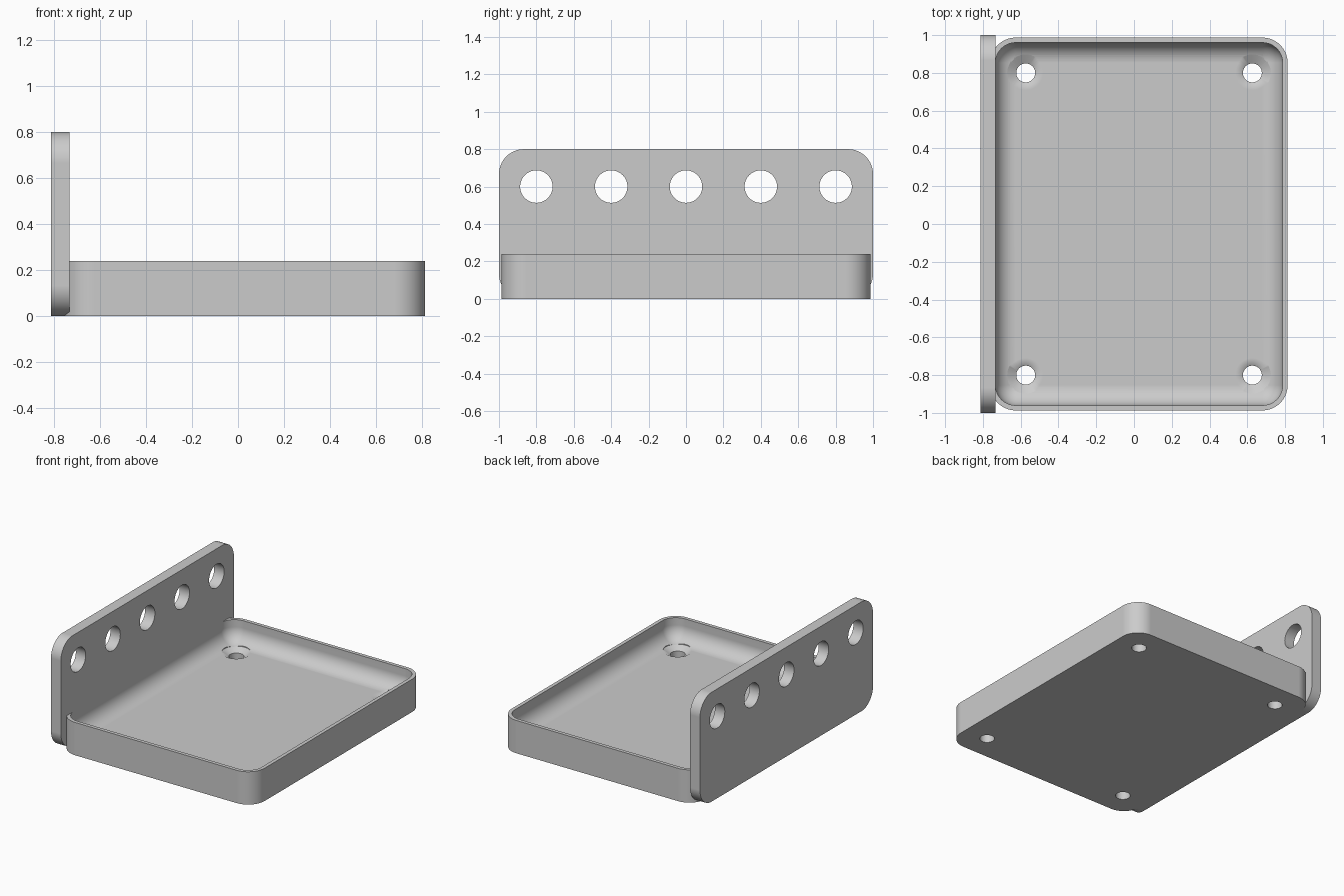
import bpy, bmesh
from math import sin, cos, pi

cube = bpy.data.objects.get("Cube")
if cube:
    bpy.data.objects.remove(cube)

grey = bpy.data.materials.new("mid_grey")
grey.use_nodes = True
grey.diffuse_color = (0.6, 0.6, 0.6, 1)
grey.node_tree.nodes["Principled BSDF"].inputs["Base Color"].default_value = grey.diffuse_color

ARC = 16      # segments per quarter round
U = 2 / 75    # design unit: the plate is 75 units long


def rounded_rect(hx, hy, r):
    """Outline of a rounded rectangle with half sizes hx, hy."""
    pts = []
    for q, (sx, sy) in enumerate([(1, 1), (-1, 1), (-1, -1), (1, -1)]):
        for i in range(ARC + 1):
            a = (q + i / ARC) * pi / 2
            pts.append((sx * (hx - r) + r * cos(a), sy * (hy - r) + r * sin(a)))
    return pts


def loft(name, loops):
    """Skin a stack of equal-length loops and cap both ends."""
    bm = bmesh.new()
    rings = [[bm.verts.new(p) for p in loop] for loop in loops]
    n = len(rings[0])
    for a, b in zip(rings, rings[1:]):
        for i in range(n):
            j = (i + 1) % n
            bm.faces.new((a[i], a[j], b[j], b[i]))
    bm.faces.new(rings[0][::-1])
    bm.faces.new(rings[-1])
    bmesh.ops.remove_doubles(bm, verts=bm.verts, dist=1e-5)
    bmesh.ops.recalc_face_normals(bm, faces=bm.faces)
    me = bpy.data.meshes.new(name)
    bm.to_mesh(me)
    bm.free()
    me.materials.append(grey)
    ob = bpy.data.objects.new(name, me)
    bpy.context.collection.objects.link(ob)
    return ob


def circle(r, z, cx, cy, n=64):
    return [(cx + r * cos(2 * pi * i / n), cy + r * sin(2 * pi * i / n), z) for i in range(n)]


def activate(ob):
    bpy.ops.object.select_all(action='DESELECT')
    ob.select_set(True)
    bpy.context.view_layer.objects.active = ob


def cut(ob, cutters):
    """Subtract the cutters, then delete them."""
    activate(ob)
    for c in cutters:
        c.hide_render = True
        m = ob.modifiers.new("hole", 'BOOLEAN')
        m.operation, m.solver, m.object = 'DIFFERENCE', 'EXACT', c
        bpy.ops.object.modifier_apply(modifier=m.name)
        bpy.data.objects.remove(c)


def finish(ob):
    activate(ob)
    bpy.ops.object.shade_smooth_by_angle(angle=pi / 6)
    m = ob.modifiers.new("clean_normals", 'WEIGHTED_NORMAL')
    m.keep_sharp = True


# Tray: outer wall, thin rim, inner wall, filleted floor
CX, HX, HY, TOP = U, 29.5 * U, 37 * U, 9 * U
WALL, FLOOR, CORNER, FILLET = U, 3 * U, 5 * U, 4 * U


def tray_loop(inset, z):
    return [(x + CX, y, z) for x, y in
            rounded_rect(HX - inset, HY - inset, max(CORNER - inset, 0))]


loops = [tray_loop(0, 0), tray_loop(0, TOP), tray_loop(WALL, TOP)]
for i in range(ARC + 1):
    a = i / ARC * pi / 2
    loops.append(tray_loop(WALL + FILLET * (1 - cos(a)), FLOOR + FILLET * (1 - sin(a))))
tray = loft("tray", loops)

# Screw holes with shallow countersinks in the tray corners
cutters = []
for sx in (-1, 1):
    for sy in (-1, 1):
        x, y = CX + sx * 0.6, sy * 0.8
        cutters.append(loft("screw_cutter", [
            circle(r, z, x, y) for r, z in
            [(0.05, -0.1), (0.05, 0.0565), (0.098, 0.084), (0.098, 0.4)]]))
cut(tray, cutters)
finish(tray)

# Upright mounting plate along the right side
outline = rounded_rect(1, 0.4, CORNER)
plate = loft("mounting_plate", [[(x, y, z + 0.4) for y, z in outline]
                                for x in (-30.5 * U, -27.5 * U)])

# Row of round holes through the plate
cut(plate, [loft("plate_cutter", [[(x, y, z) for y, z, _ in circle(3.25 * U, 0, k * 0.4, 0.6)]
                                  for x in (-1, -0.6)]) for k in range(-2, 3)])
finish(plate)
